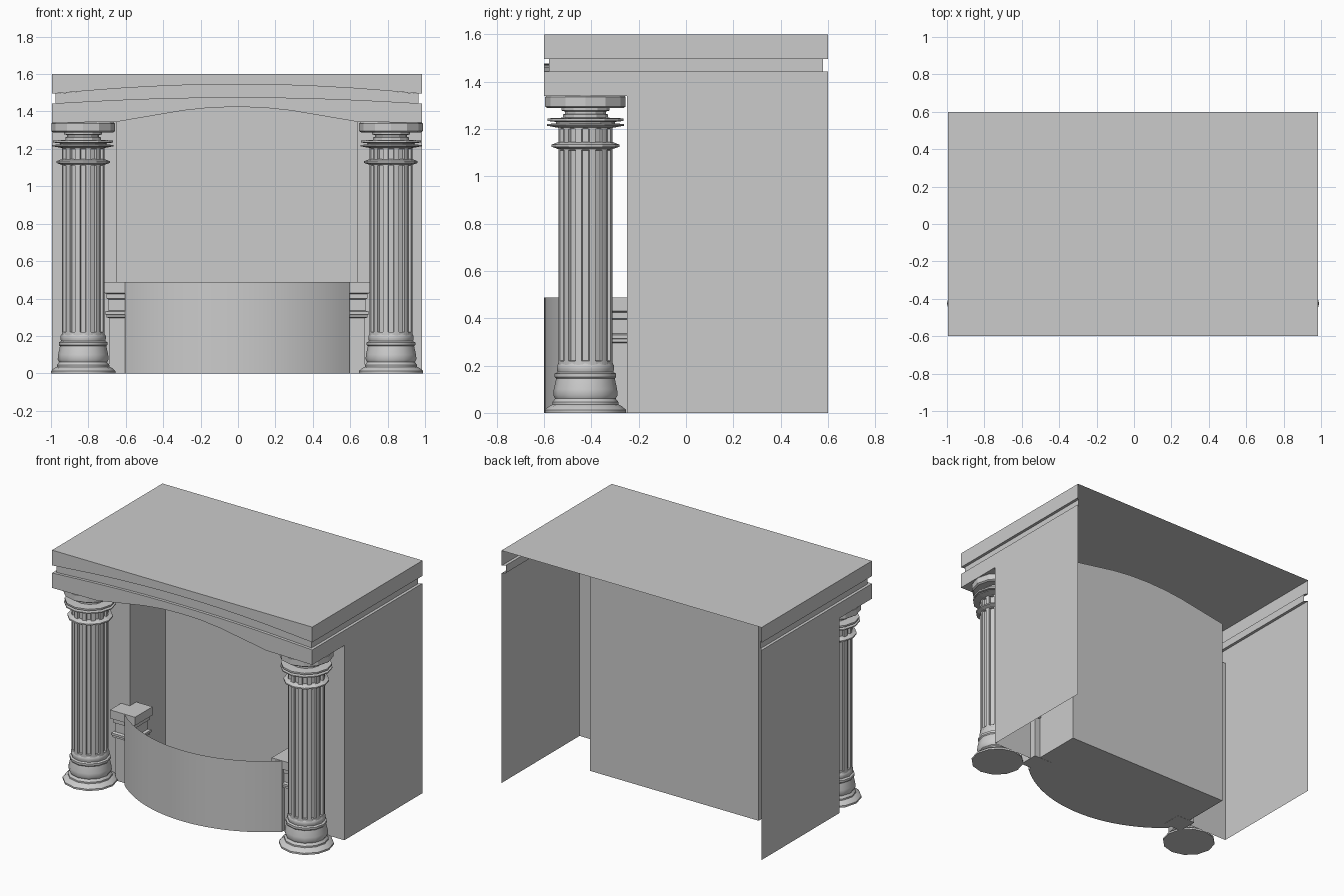
import bpy, bmesh, math

if "Cube" in bpy.data.objects:
    bpy.data.objects.remove(bpy.data.objects["Cube"])

CX = -0.005          # the body sits slightly off centre
HW = 0.99            # half width of body
NW = 0.643           # half width of niche
YF, YW, YN, YB = -0.6, -0.25, 0.135, 0.6   # front, wall front, niche back, back


def make(name, verts, faces, smooth=None):
    me = bpy.data.meshes.new(name)
    me.from_pydata([(x + CX, y, z) for x, y, z in verts], [], faces)
    bm = bmesh.new()
    bm.from_mesh(me)
    bmesh.ops.remove_doubles(bm, verts=bm.verts, dist=1e-5)
    bmesh.ops.recalc_face_normals(bm, faces=bm.faces)
    bm.to_mesh(me)
    bm.free()
    ob = bpy.data.objects.new(name, me)
    bpy.context.collection.objects.link(ob)
    if smooth:
        bpy.ops.object.select_all(action='DESELECT')
        bpy.context.view_layer.objects.active = ob
        ob.select_set(True)
        bpy.ops.object.shade_smooth_by_angle(angle=math.radians(smooth))
    return ob


def grid(name, rows, closed=False, caps=False, smooth=None):
    """Skin a list of equally long point rows."""
    n = len(rows[0])
    verts = [p for r in rows for p in r]
    faces = []
    for i in range(len(rows) - 1):
        for j in range(n if closed else n - 1):
            k = (j + 1) % n
            faces.append((i * n + j, i * n + k, (i + 1) * n + k, (i + 1) * n + j))
    if caps:
        faces.append(tuple(range(n))[::-1])
        faces.append(tuple(range((len(rows) - 1) * n, len(rows) * n)))
    return make(name, verts, faces, smooth)


def lathe(name, cx, cy, profile, sides, smooth=None, phase=0.0, square=False):
    k = math.sqrt(2) if square else 1
    rows = []
    for r, z in profile:
        rows.append([(cx + k * r * math.cos(phase + 2 * math.pi * i / sides),
                      cy + k * r * math.sin(phase + 2 * math.pi * i / sides), z) for i in range(sides)])
    return grid(name, rows, True, True, smooth)


# --- arched edges of the entablature
def slab_low(x):
    return 1.495 + 0.05 * max(0, 1 - (x / 0.97) ** 2)


def band_top(x):
    return 1.443 + 0.033 * max(0, 1 - (x / 0.97) ** 2)


ARCH = [(0, 1.425), (0.15, 1.42), (0.29, 1.405), (NW, 1.345), (HW, 1.34)]


def band_low(x):
    x = abs(x)
    for (a, za), (b, zb) in zip(ARCH, ARCH[1:]):
        if x <= b:
            return za + (zb - za) * (x - a) / (b - a)
    return 1.34


half = [0.15, 0.29, 0.46, NW, 0.82, HW]
xs = [-x for x in reversed(half)] + [0] + half
inner = [x for x in xs if abs(x) <= NW]
IN = 0.02            # depth of the recessed groove

# Top slab: top sheet, arched front and its underside ledge
grid("top_slab", [[(x, YB, 1.6), (x, YF, 1.6), (x, YF, slab_low(x)), (x, YF + IN, slab_low(x))] for x in xs])
# Recessed groove on the front
gx = lambda x: max(-HW + IN, min(HW - IN, x))
grid("front_groove", [[(gx(x), YF + IN, slab_low(x)), (gx(x), YF + IN, band_top(x))] for x in xs])
# Lower arched band
grid("arched_band", [[(x, YF + IN, band_top(x)), (x, YF, band_top(x)), (x, YF, band_low(x)),
                      (x, YW, band_low(x))] for x in xs])
# Niche ceiling and back panel
grid("niche_back", [[(x, YW, band_low(x)), (x, YN, band_low(x)), (x, YN, 0)] for x in inner])

for s, side in ((-1, "left"), (1, "right")):
    X, XI = s * HW, s * (HW - IN)
    # Slab end, groove and its ledges
    grid(side + "_entablature_end", [[(X, y, 1.6), (X, y, 1.495), (XI, yi, 1.495), (XI, yi, 1.443), (X, y, 1.443)]
                                     for y, yi in ((YF, YF + IN), (YB, YB - IN))])
    # Outer side wall with the end of the band
    make(side + "_side_wall", [(X, YF, 1.443), (X, YF, 1.34), (X, YW, 1.34), (X, YW, 0), (X, YB, 0), (X, YB, 1.443)],
         [(0, 1, 2, 5), (2, 3, 4, 5)])
    # Front pilaster wall returning into the niche
    grid(side + "_front_wall", [[(X, YW, z), (s * NW, YW, z), (s * NW, YN, z)] for z in (0, 1.345)])

    # --- Column
    cx, cy = s * 0.823, -0.425
    lathe(side + "_column_base", cx, cy,
          [(0.172, 0.0), (0.172, 0.012), (0.155, 0.028), (0.140, 0.035), (0.140, 0.045), (0.128, 0.06),
           (0.136, 0.075), (0.134, 0.10), (0.124, 0.145), (0.130, 0.152), (0.130, 0.166), (0.118, 0.172),
           (0.121, 0.185), (0.121, 0.20), (0.114, 0.21)], 12, 35)
    # Fluted shaft: lands and sunk panels, stopped at both ends
    def ring(z, depth):
        pts = []
        for i in range(12):
            for off, r in ((-0.5, 0.115), (-0.27, 0.115), (-0.23, 0.115 - depth),
                           (0.23, 0.115 - depth), (0.27, 0.115), (0.5, 0.115)):
                if off == 0.5:
                    continue
                a = 2 * math.pi * (i + off) / 12
                pts.append((cx + r * math.cos(a), cy + r * math.sin(a), z))
        return pts
    D = 0.014
    levels = [(0.20, 0), (0.22, 0), (0.221, D), (1.11, D), (1.111, 0), (1.145, 0),
              (1.146, D), (1.20, D), (1.201, 0), (1.22, 0)]
    grid(side + "_column_shaft", [ring(z, d) for z, d in levels], True, True)
    # Collars, necking and abacus
    lathe(side + "_shaft_collar", cx, cy, [(0.115, 1.115), (0.143, 1.125), (0.143, 1.134), (0.116, 1.145)], 12)
    lathe(side + "_capital", cx, cy,
          [(0.115, 1.205), (0.163, 1.214), (0.163, 1.221), (0.125, 1.224), (0.125, 1.230), (0.160, 1.234),
           (0.160, 1.245), (0.095, 1.248), (0.095, 1.262), (0.086, 1.264), (0.086, 1.274), (0.102, 1.278),
           (0.102, 1.29)], 12)
    lathe(side + "_abacus", cx, cy, [(0.160, 1.288), (0.170, 1.295), (0.170, 1.335), (0.160, 1.345)], 12)

    # --- Small square pier ending the curved front
    lathe(side + "_pier", s * 0.615, -0.275,
          [(0.07, 0), (0.07, 0.295), (0.083, 0.30), (0.083, 0.312), (0.09, 0.315), (0.09, 0.33), (0.072, 0.335),
           (0.072, 0.395), (0.082, 0.40), (0.082, 0.425), (0.095, 0.43), (0.095, 0.488)],
          4, None, math.pi / 4, True)

# Curved low front wall and floor
A0 = math.asin(0.6 / 0.9)
R, CY = 0.9, 0.3
arc = [(-0.6, -0.26)]
for i in range(25):
    a = -A0 + 2 * A0 * i / 24
    arc.append((R * math.sin(a), CY - R * math.cos(a)))
arc.append((0.6, -0.26))
grid("curved_front_wall", [[(x, y, z) for x, y in arc] for z in (0, 0.488)], smooth=30)
floor = [(-NW, YN), (-NW, YW)] + arc + [(NW, YW), (NW, YN)]
make("floor", [(x, y, 0.001) for x, y in floor], [tuple(range(len(floor)))])
